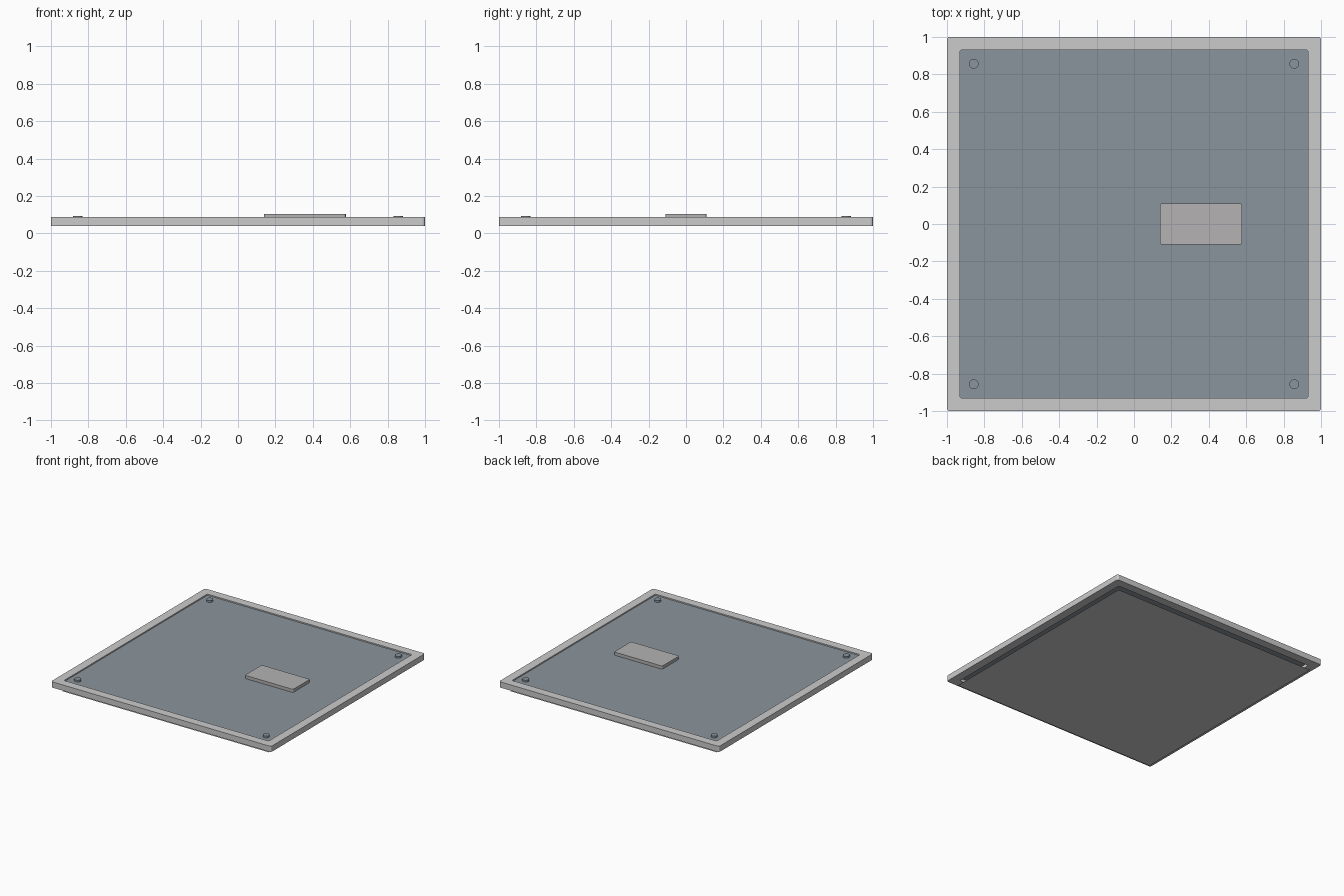
import bpy, bmesh, math

if "Cube" in bpy.data.objects:
    bpy.data.objects.remove(bpy.data.objects["Cube"])


def material(name, rgb):
    m = bpy.data.materials.new(name)
    m.diffuse_color = (*rgb, 1)
    m.use_nodes = True
    m.node_tree.nodes["Principled BSDF"].inputs["Base Color"].default_value = m.diffuse_color
    return m


def finish(bm, name, mat=None):
    bmesh.ops.recalc_face_normals(bm, faces=bm.faces)
    me = bpy.data.meshes.new(name)
    bm.to_mesh(me)
    bm.free()
    ob = bpy.data.objects.new(name, me)
    bpy.context.collection.objects.link(ob)
    if mat:
        me.materials.append(mat)
    return ob


def outline(hx, hy, r, cx=0, cy=0, seg=4):
    """Rounded rectangle as a list of points."""
    pts = []
    for k, (sx, sy) in enumerate([(1, 1), (-1, 1), (-1, -1), (1, -1)]):
        for i in range(seg + 1):
            a = math.pi / 2 * (k + i / seg)
            pts.append((cx + sx * (hx - r) + r * math.cos(a),
                        cy + sy * (hy - r) + r * math.sin(a)))
    return pts


def slab(name, pts, z0, z1, mat):
    bm = bmesh.new()
    face = bm.faces.new([bm.verts.new((x, y, z0)) for x, y in pts])
    ext = bmesh.ops.extrude_face_region(bm, geom=[face], use_keep_orig=True)
    for v in ext["geom"]:
        if isinstance(v, bmesh.types.BMVert):
            v.co.z = z1
    return finish(bm, name, mat)


def ring(name, outer, inner, z0, z1, mat):
    bm = bmesh.new()
    loops = [[bm.verts.new((x, y, z)) for x, y in pts]
             for pts, z in ((outer, z0), (outer, z1), (inner, z1), (inner, z0))]
    n = len(outer)
    for k in range(4):
        a, b = loops[k], loops[(k + 1) % 4]
        for i in range(n):
            j = (i + 1) % n
            bm.faces.new((a[i], a[j], b[j], b[i]))
    return finish(bm, name, mat)


frame_mat = material("frame_grey", (0.56, 0.59, 0.58))
panel_mat = material("panel_blue_grey", (0.26, 0.30, 0.34))
plate_mat = material("plate_grey", (0.46, 0.45, 0.45))

# Raised border, open underneath
ring("border_frame", outline(1, 1, 0.015), outline(0.93, 0.93, 0.01), 0.04, 0.087, frame_mat)

# Panel set slightly below the border
slab("inset_panel", outline(0.93, 0.93, 0.01), 0.065, 0.077, panel_mat)

# Push plate, off centre
slab("push_plate", outline(0.219, 0.11, 0.012, cx=0.358), 0.075, 0.103, plate_mat)

# Corner studs
for sx in (-1, 1):
    for sy in (-1, 1):
        bm = bmesh.new()
        bmesh.ops.create_cone(bm, cap_ends=True, segments=24, radius1=0.026,
                              radius2=0.026, depth=0.02)
        bmesh.ops.translate(bm, verts=bm.verts, vec=(sx * 0.857, sy * 0.857, 0.082))
        finish(bm, "corner_stud", panel_mat)

# Thin backing sheet on the ground
bm = bmesh.new()
bmesh.ops.create_grid(bm, x_segments=1, y_segments=1, size=0.94)
finish(bm, "backing_sheet")
